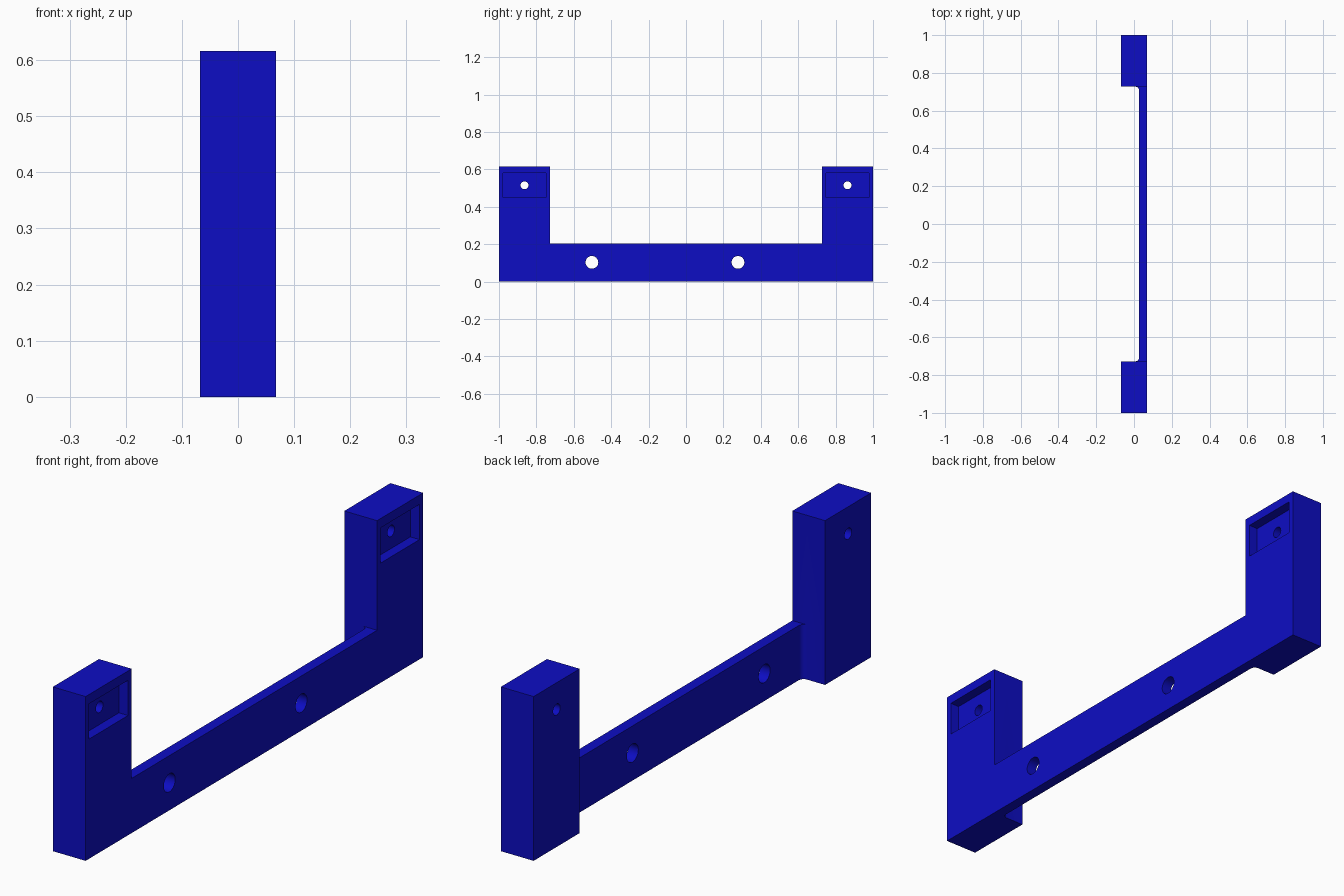
import bpy, bmesh
from math import cos, sin, pi, radians

if "Cube" in bpy.data.objects:
    bpy.data.objects.remove(bpy.data.objects["Cube"])

X0, X1, BAR_X = -0.068, 0.068, 0.027   # back face, front face, rear of the bar
POST_Y, POST_H, BAR_H, R = 0.727, 0.616, 0.205, 0.02


def new_object(name, bm):
    bmesh.ops.recalc_face_normals(bm, faces=bm.faces)
    mesh = bpy.data.meshes.new(name)
    bm.to_mesh(mesh)
    bm.free()
    ob = bpy.data.objects.new(name, mesh)
    bpy.context.collection.objects.link(ob)
    return ob


def prism(name, points, offset):
    bm = bmesh.new()
    face = bm.faces.new([bm.verts.new(p) for p in points])
    ext = bmesh.ops.extrude_face_region(bm, geom=[face])
    verts = [v for v in ext["geom"] if isinstance(v, bmesh.types.BMVert)]
    bmesh.ops.translate(bm, verts=verts, vec=offset)
    return new_object(name, bm)


def cut(ob, cutter):
    mod = ob.modifiers.new("cut", 'BOOLEAN')
    mod.operation, mod.solver, mod.object = 'DIFFERENCE', 'EXACT', cutter
    bpy.context.view_layer.objects.active = ob
    bpy.ops.object.modifier_apply(modifier=mod.name)
    bpy.data.objects.remove(cutter)


def yz_box(name, x, dx, y0, y1, z0, z1):
    return prism(name, [(x, y0, z0), (x, y1, z0), (x, y1, z1), (x, y0, z1)], (dx, 0, 0))


def yz_hole(y, z, r, n=32):
    ring = [(-0.2, y + r * cos(2 * pi * i / n), z + r * sin(2 * pi * i / n)) for i in range(n)]
    return prism("hole_cutter", ring, (0.4, 0, 0))


# Plan outline: two thick ends joined by a thin bar with filleted inner corners
arc = [(BAR_X - R + R * sin(a), POST_Y - R + R * cos(a))
       for a in (i * pi / 16 for i in range(9))]
half = [(X1, 1.0), (X0, 1.0), (X0, POST_Y)] + arc
outline = half + [(x, -y) for x, y in reversed(half)]
bracket = prism("bracket", [(x, y, 0) for x, y in outline], (0, 0, POST_H))

# Open space above the bar, between the posts
cut(bracket, yz_box("gap_cutter", -0.2, 0.4, -POST_Y, POST_Y, BAR_H, 0.8))

# Rectangular pocket and screw hole near the top of each post
for side in (-1, 1):
    y = side * 0.8635
    cut(bracket, yz_box("pocket_cutter", X1 - 0.038, 0.1, y - 0.115, y + 0.115, 0.449, 0.581))
    cut(bracket, yz_hole(y, 0.515, 0.021))

# Mounting holes through the bar
for y in (-0.503, 0.278):
    cut(bracket, yz_hole(y, 0.103, 0.034))

# Blue finish, smooth on the holes and fillets only
mat = bpy.data.materials.new("blue")
mat.diffuse_color = (0.004, 0.004, 0.55, 1)
mat.use_nodes = True
mat.node_tree.nodes["Principled BSDF"].inputs["Base Color"].default_value = mat.diffuse_color
bracket.data.materials.clear()
bracket.data.materials.append(mat)
bpy.context.view_layer.objects.active = bracket
bracket.select_set(True)
bpy.ops.object.shade_smooth_by_angle(angle=radians(30))
